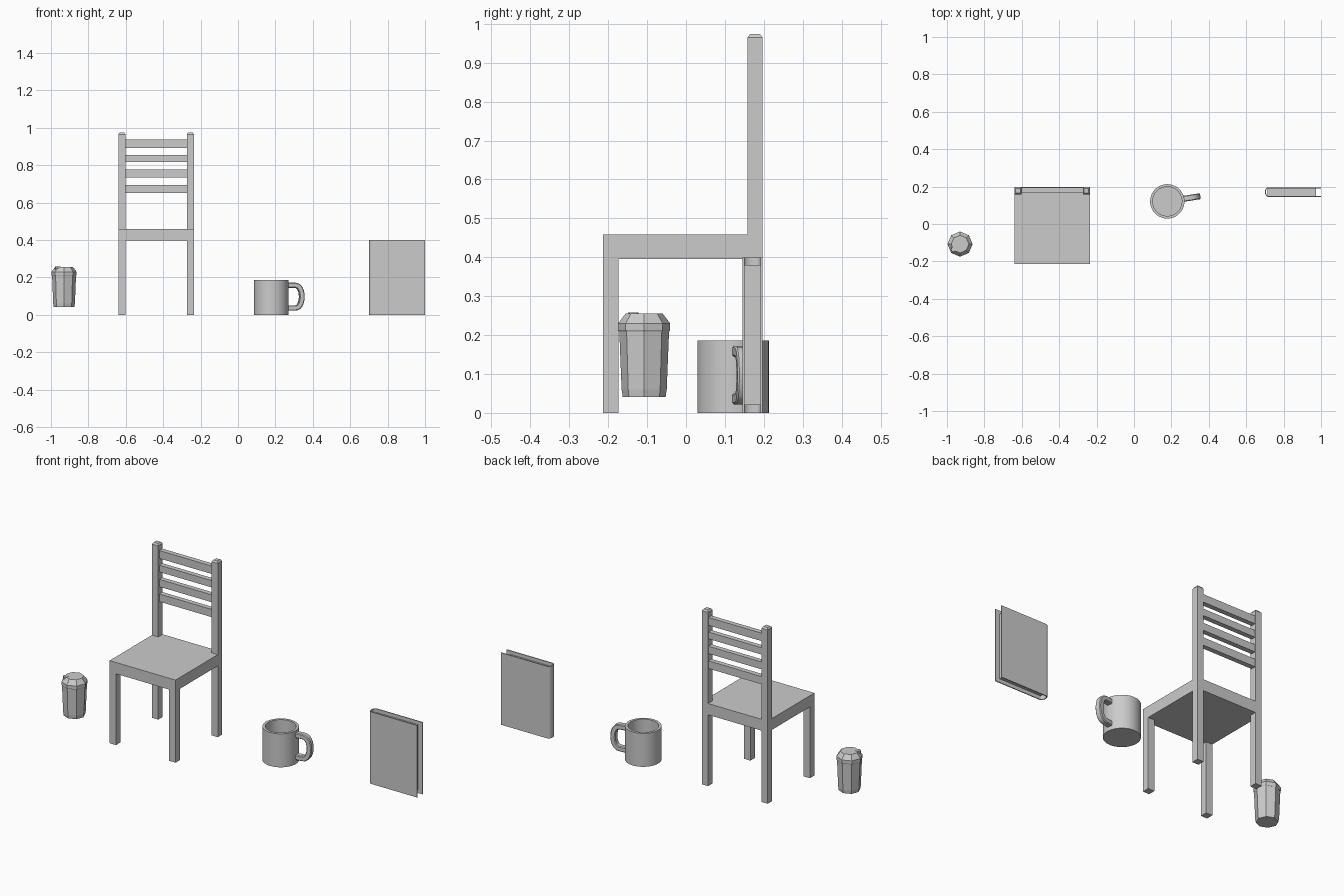
import bpy, bmesh, math
from mathutils import Matrix, Vector

if "Cube" in bpy.data.objects:
    bpy.data.objects.remove(bpy.data.objects["Cube"])


def finish(name, bm, smooth=False):
    bmesh.ops.recalc_face_normals(bm, faces=bm.faces)
    me = bpy.data.meshes.new(name)
    bm.to_mesh(me)
    bm.free()
    ob = bpy.data.objects.new(name, me)
    bpy.context.collection.objects.link(ob)
    if smooth:
        bpy.ops.object.select_all(action='DESELECT')
        ob.select_set(True)
        bpy.context.view_layer.objects.active = ob
        bpy.ops.object.shade_smooth_by_angle(angle=math.radians(35))
    return ob


def box(name, x0, x1, y0, y1, z0, z1):
    bm = bmesh.new()
    bmesh.ops.create_cube(bm, size=1)
    for v in bm.verts:
        v.co = ((x0 + x1) / 2 + v.co.x * (x1 - x0),
                (y0 + y1) / 2 + v.co.y * (y1 - y0),
                (z0 + z1) / 2 + v.co.z * (z1 - z0))
    return finish(name, bm)


def rings(name, loops, cap=True, closed=False, smooth=False):
    """Skin a list of equal-length point loops."""
    bm = bmesh.new()
    rows = [[bm.verts.new(p) for p in loop] for loop in loops]
    pairs = list(zip(rows, rows[1:])) + ([(rows[-1], rows[0])] if closed else [])
    n = len(rows[0])
    for a, b in pairs:
        for i in range(n):
            j = (i + 1) % n
            bm.faces.new((a[i], a[j], b[j], b[i]))
    if cap:
        bm.faces.new(rows[0])
        bm.faces.new(rows[-1])
    return finish(name, bm, smooth)


def lathe(name, cx, cy, profile, sides, smooth=False):
    loops = [[(cx + r * math.cos(2 * math.pi * i / sides),
               cy + r * math.sin(2 * math.pi * i / sides), z)
              for i in range(sides)] for r, z in profile]
    return rings(name, loops, smooth=smooth)


# Chair: seat, front legs, back posts with bevelled tops, slats
X0, X1, Y0, Y1, T = -0.64, -0.235, -0.213, 0.197, 0.039
box("seat", X0, X1, Y0, Y1, 0.396, 0.459)
for side, x in (("left", X0), ("right", X1 - T)):
    box(side + "_front_leg", x, x + T, Y0, Y0 + T, 0, 0.396)
    box(side + "_back_leg", x, x + T, Y1 - T, Y1, 0, 0.396)
    post = []
    for z, d in ((0.459, 0), (0.965, 0), (0.974, 0.007)):
        a, b, c, e = x + d, x + T - d, Y1 - T + d, Y1 - d
        post.append([(a, c, z), (b, c, z), (b, e, z), (a, e, z)])
    rings(side + "_back_post", post)
for i, (z0, z1) in enumerate(((0.652, 0.695), (0.735, 0.776), (0.817, 0.855), (0.892, 0.936))):
    box(f"back_slat_{i + 1}", X0 + T, X1 - T, 0.167, 0.194, z0, z1)

# Mug: hollow body
MX, MY = 0.178, 0.121
lathe("mug_body", MX, MY, [(0.092, 0), (0.092, 0.186), (0.078, 0.186), (0.078, 0.014)], 40, True)

# Mug handle: flat strip swept along a D-shaped path
path = [(0.084, 0.158), (0.125, 0.158)]
for i in range(1, 12):
    a = math.pi / 2 - math.pi * i / 12
    path.append((0.125 + 0.040 * math.cos(a) ** 0.8, 0.097 + 0.061 * math.sin(a)))
path += [(0.125, 0.036), (0.084, 0.036)]
turn = Matrix.Rotation(math.radians(9), 4, 'Z')
loops = []
for i, p in enumerate(path):
    q0, q1 = path[max(i - 1, 0)], path[min(i + 1, len(path) - 1)]
    t = Vector((q1[0] - q0[0], q1[1] - q0[1])).normalized()
    nx, nz = -t.y * 0.014, t.x * 0.014
    loop = []
    for s, w in ((1, 0.012), (0.7, 0.016), (-0.7, 0.016), (-1, 0.012),
                 (-1, -0.012), (-0.7, -0.016), (0.7, -0.016), (1, -0.012)):
        loop.append(turn @ Vector((p[0] + nx * s, w, p[1] + nz * s)) + Vector((MX, MY, 0)))
    loops.append(loop)
rings("mug_handle", loops, smooth=True)

# Book: covers, rounded spine, recessed pages
box("front_cover", 0.715, 0.999, 0.145, 0.150, 0, 0.4)
box("back_cover", 0.715, 0.999, 0.191, 0.196, 0, 0.4)
box("pages", 0.715, 0.974, 0.150, 0.191, 0.02, 0.38)
arc = [math.pi * (0.5 + i / 8) for i in range(9)]
outline = [(0.717 + 0.017 * math.cos(a), 0.1705 + 0.0255 * math.sin(a)) for a in arc]
outline += [(0.717 + 0.012 * math.cos(a), 0.1705 + 0.0205 * math.sin(a)) for a in reversed(arc)]
bm = bmesh.new()
n = len(outline) // 2
low, high = ([bm.verts.new((x, y, z)) for x, y in outline] for z in (0, 0.4))
for i in range(2 * n):
    j = (i + 1) % (2 * n)
    bm.faces.new((low[i], low[j], high[j], high[i]))
for i in range(n - 1):
    k = 2 * n - 1 - i
    for row in (low, high):
        bm.faces.new((row[i], row[i + 1], row[k - 1], row[k]))
finish("book_spine", bm)

# Takeaway cup: eight-sided body, lid and sip hole
CX, CY = -0.93, -0.1075
lathe("cup_body", CX, CY, [(0.055, 0.041), (0.058, 0.06), (0.064, 0.211)], 8)
lathe("cup_lid", CX, CY, [(0.0645, 0.209), (0.067, 0.213), (0.067, 0.230), (0.047, 0.256)], 8)
lathe("sip_hole", CX - 0.034, CY - 0.028, [(0.014, 0.236), (0.014, 0.2575)], 8)
